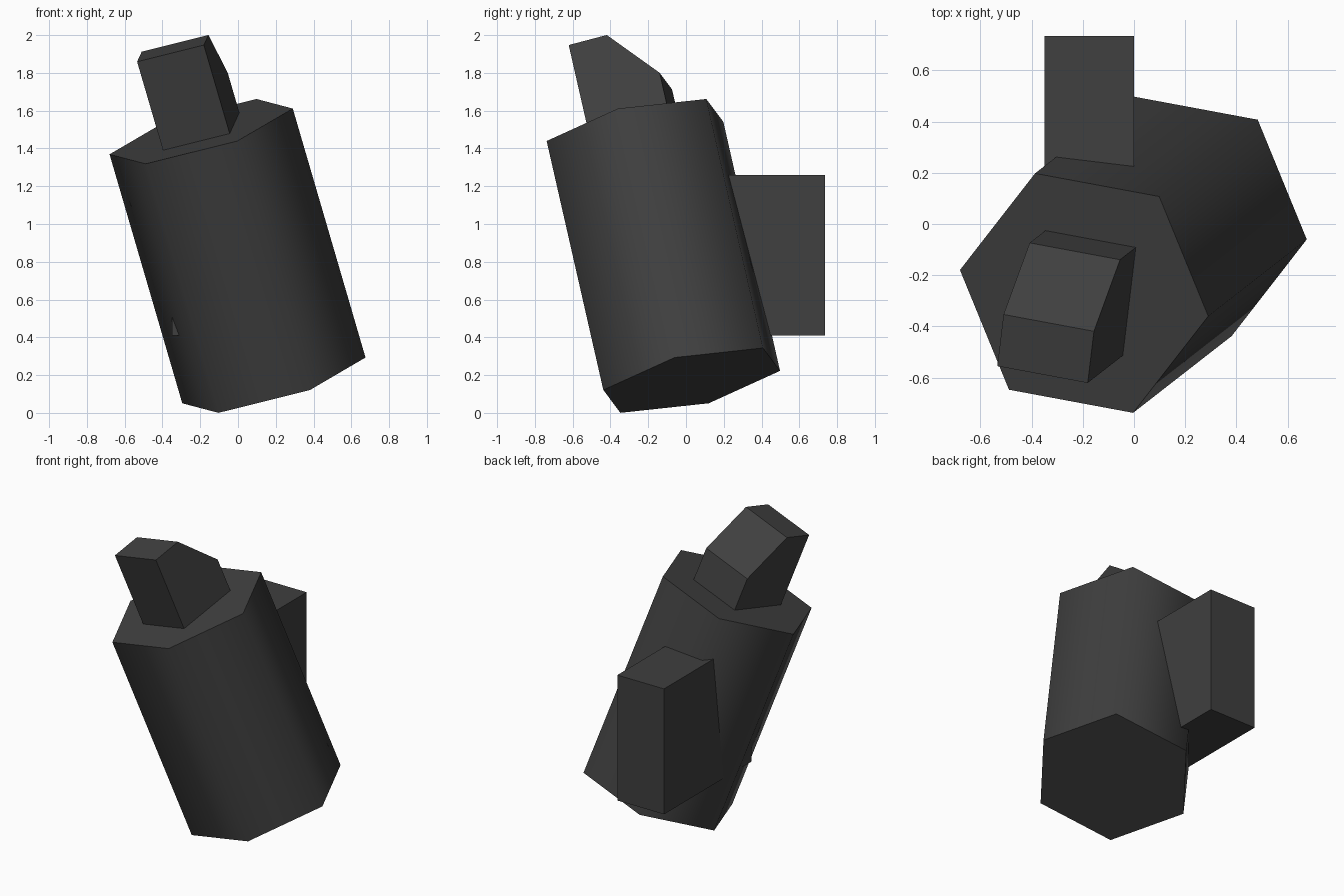
import bpy, bmesh, math
from mathutils import Vector, Matrix

if "Cube" in bpy.data.objects:
    bpy.data.objects.remove(bpy.data.objects["Cube"])

dark = bpy.data.materials.new("dark_grey")
dark.diffuse_color = (0.05, 0.05, 0.05, 1)
dark.use_nodes = True
dark.node_tree.nodes["Principled BSDF"].inputs["Base Color"].default_value = dark.diffuse_color


def prism(name, base, step, matrix):
    """Extrude a planar outline along step and place it with matrix."""
    bm = bmesh.new()
    face = bm.faces.new([bm.verts.new(p) for p in base])
    out = bmesh.ops.extrude_face_region(bm, geom=[face], use_keep_orig=True)
    moved = [v for v in out["geom"] if isinstance(v, bmesh.types.BMVert)]
    bmesh.ops.translate(bm, verts=moved, vec=step)
    bmesh.ops.transform(bm, matrix=matrix, verts=bm.verts)
    bmesh.ops.recalc_face_normals(bm, faces=bm.faces)
    mesh = bpy.data.meshes.new(name)
    bm.to_mesh(mesh)
    bm.free()
    mesh.materials.append(dark)
    obj = bpy.data.objects.new(name, mesh)
    bpy.context.collection.objects.link(obj)
    return obj


# Tilted frame at the centre of the body's upper end
top, bottom = Vector((-0.195, -0.27, 1.49)), Vector((0.19, 0.03, 0.172))
axis = (top - bottom).normalized()
side = Vector((0.485, -0.09, 0.12))
side = (side - axis * side.dot(axis)).normalized()
back = axis.cross(side)
frame = Matrix((side, back, axis)).transposed().to_4x4()
frame.translation = top

# Six-sided body, smooth around the sides with sharp ends
R = 0.508
hexagon = [(R * math.cos(math.radians(60 * i)), R * math.sin(math.radians(60 * i)), 0)
           for i in range(6)]
body = prism("body", hexagon, (0, 0, -(top - bottom).length), frame)
bpy.context.view_layer.objects.active = body
body.select_set(True)
bpy.ops.object.shade_smooth_by_angle(angle=math.radians(70))

# Block on the upper end, with one corner sliced off
W = 0.185
profile = [(-0.22, -0.01), (-0.22, 0.50), (-0.01, 0.50), (0.22, 0.225), (0.22, -0.01)]
prism("end_block", [(-W, y, z) for y, z in profile], (2 * W, 0, 0), frame)

# Upright block through the back of the body
outline = [(-0.35, -0.2, 0.41), (0, -0.2, 0.41), (0, 0.735, 0.41), (-0.35, 0.735, 0.41)]
prism("rear_block", outline, (0, 0, 0.85), Matrix.Identity(4))
